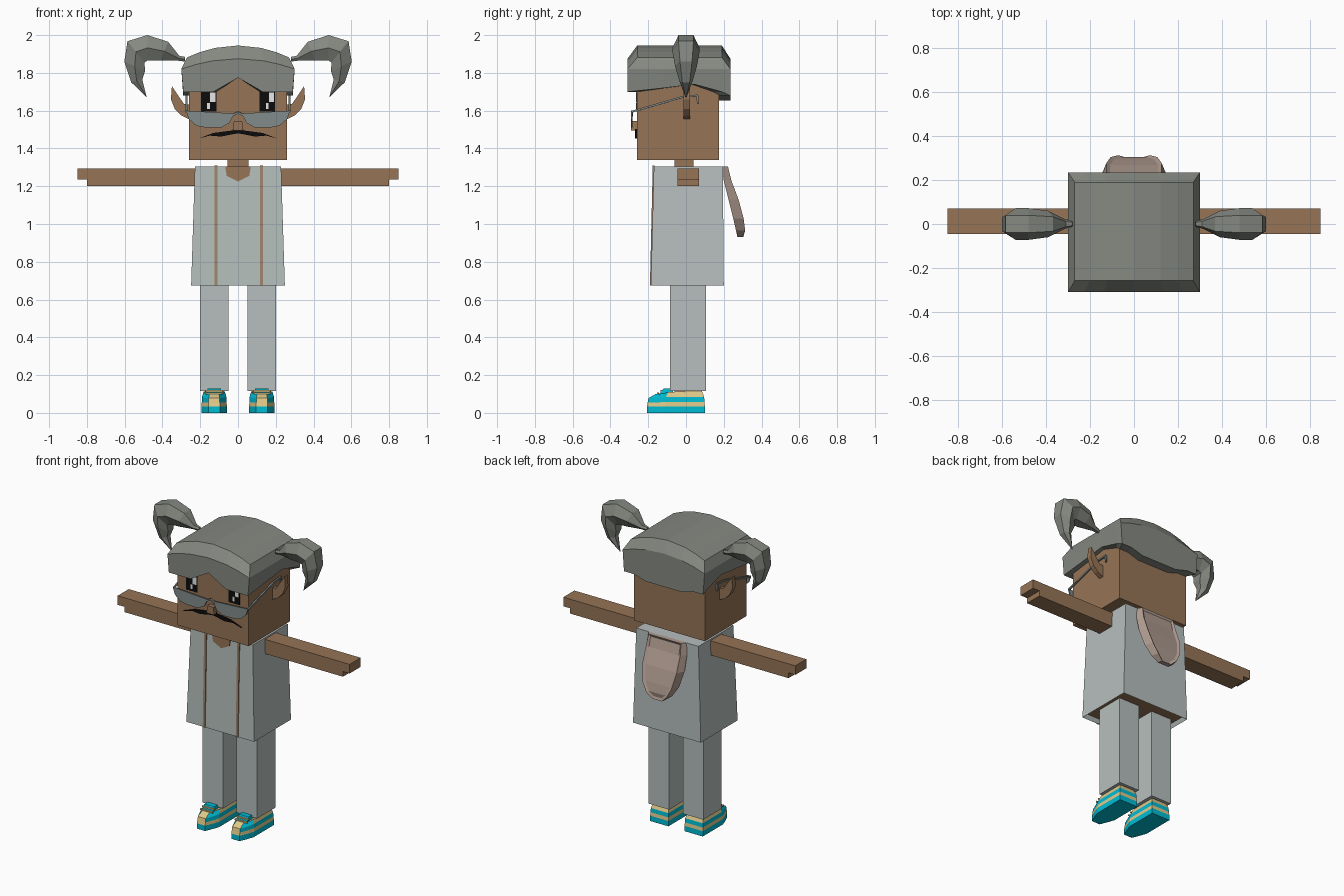
import bpy, bmesh
from mathutils import Vector

cube = bpy.data.objects.get("Cube")
if cube:
    bpy.data.objects.remove(cube)


def material(name, *rgb):
    lin = [((c / 255 + 0.055) / 1.055) ** 2.4 if c > 10 else c / 3300 for c in rgb]
    m = bpy.data.materials.new(name)
    m.use_nodes = True
    m.diffuse_color = (*lin, 1)
    m.node_tree.nodes["Principled BSDF"].inputs["Base Color"].default_value = (*lin, 1)
    return m


skin = material("skin brown", 150, 116, 86)
hair_grey = material("hair grey", 133, 137, 129)
cloth = material("cloth grey", 182, 191, 189)
black = material("black", 12, 12, 12)
white = material("white", 235, 235, 235)
lens_grey = material("glasses grey", 130, 140, 139)
beige = material("hood beige", 176, 156, 144)
trim = material("trim tan", 160, 132, 108)
cyan = material("shoe cyan", 0, 188, 212)
sand = material("shoe sand", 224, 202, 138)


def build(name, verts, faces, mats, rule=None):
    """Make an object; rule(face centre, normal) picks the material index."""
    mesh = bpy.data.meshes.new(name)
    mesh.from_pydata([tuple(v) for v in verts], [], faces)
    bm = bmesh.new()
    bm.from_mesh(mesh)
    bmesh.ops.recalc_face_normals(bm, faces=bm.faces)
    for f in bm.faces:
        f.material_index = rule(f.calc_center_median(), f.normal) if rule else 0
    bm.to_mesh(mesh)
    bm.free()
    for m in mats:
        mesh.materials.append(m)
    ob = bpy.data.objects.new(name, mesh)
    bpy.context.collection.objects.link(ob)
    return ob


def loft(name, rings, mats, rule=None, caps=True, extra=()):
    n = len(rings[0])
    verts = [v for r in rings for v in r]
    faces = [(k * n + i, k * n + (i + 1) % n, (k + 1) * n + (i + 1) % n, (k + 1) * n + i)
             for k in range(len(rings) - 1) for i in range(n)]
    if caps:
        faces += [tuple(range(n)), tuple(range(len(verts) - n, len(verts)))]
    return build(name, verts, faces + list(extra), mats, rule)


def rect(x0, x1, y0, y1, z):
    return [(x0, y0, z), (x1, y0, z), (x1, y1, z), (x0, y1, z)]


def box(name, x, y, z, mat):
    return loft(name, [rect(*x, *y, z[0]), rect(*x, *y, z[1])], [mat])


def plate(name, outline, y0, y1, mat, s=1):
    return loft(name, [[(s * x, y, z) for x, z in outline] for y in (y0, y1)], [mat])


def rod(name, p, q, r, mat):
    p, q = Vector(p), Vector(q)
    a = (q - p).orthogonal().normalized() * r
    b = (q - p).normalized().cross(a)
    return loft(name, [[c + a, c + b, c - a, c - b] for c in (p, q)], [mat])


SIDES = (("left", 1), ("right", -1))

# Head and neck
box("head", (-0.26, 0.26), (-0.26, 0.175), (1.34, 1.84), skin)
box("neck", (-0.055, 0.055), (-0.06, 0.04), (1.28, 1.35), skin)

# Hair cap: rings around a rectangle, with an arched top and a shaped fringe
US = (-1, -0.75, -0.45, 0, 0.45, 0.75, 1)
VS = (0.35, 0.65, 0.92)
loop = ([(u, 0) for u in US] + [(1, v) for v in VS]
        + [(u, 1) for u in reversed(US)] + [(-1, v) for v in reversed(VS)])
SIDE_Z = dict(zip(VS, (1.72, 1.74, 1.70)))


def hem(u, v):
    if v == 0:
        return 1.775 if u == 0 else 1.70
    return SIDE_Z.get(v, 1.68 if abs(u) > 0.5 else 1.655)


def hair_ring(w, y0, y1, height):
    return [(u * w, y0 + (y1 - y0) * v, height(u, v)) for u, v in loop]


rings = [hair_ring(0.255, -0.255, 0.17, hem),
         hair_ring(0.29, -0.31, 0.235, hem),
         hair_ring(0.30, -0.31, 0.235, lambda u, v: 1.82 + 0.055 * (1 - u * u)),
         hair_ring(0.27, -0.258, 0.19, lambda u, v: 1.882 + 0.063 * (1 - u * u))]
base, back = 3 * len(loop), 3 * len(loop) + 16
top = [(base + i, base + i + 1, back - i - 1, back - i) for i in range(1, 5)]
top.append((base, base + 1, back - 1, *range(back, back + 4)))
top.append(tuple(range(base + 5, base + 12)))
loft("hair_cap", rings, [hair_grey], caps=False, extra=top)

# Pigtails: outer point, inner point and half depth along a curl
CURL = [((0.28, 1.885), (0.28, 1.86), 0.012), ((0.31, 1.89), (0.32, 1.865), 0.022),
        ((0.37, 1.965), (0.41, 1.865), 0.06), ((0.48, 2.0), (0.48, 1.865), 0.072),
        ((0.585, 1.968), (0.495, 1.855), 0.072), ((0.602, 1.86), (0.492, 1.81), 0.058),
        ((0.565, 1.75), (0.507, 1.765), 0.035), ((0.482, 1.67), (0.485, 1.675), 0.004)]
for side, s in SIDES:
    rings = []
    for (ox, oz), (ix, iz), d in CURL:
        mx, mz = (ox + ix) / 2, (oz + iz) / 2
        rings.append([(s * ox, -d * 0.55, oz), (s * ox, d * 0.55, oz), (s * mx, d, mz),
                      (s * ix, d * 0.5, iz), (s * ix, -d * 0.5, iz), (s * mx, -d, mz)])
    loft(side + "_pigtail", rings, [hair_grey])

# Pointed ears
EAR = [(0.25, 1.55), (0.30, 1.575), (0.335, 1.61), (0.355, 1.66), (0.35, 1.73),
       (0.31, 1.67), (0.285, 1.635), (0.25, 1.63)]
for side, s in SIDES:
    plate(side + "_ear", EAR, -0.012, 0.02, skin, s)

# Eyes with highlights
for side, s in SIDES:
    c = s * 0.155
    box(side + "_eye", (c - 0.041, c + 0.041), (-0.263, -0.255), (1.595, 1.705), black)
    box(side + "_eye_shine", (c + 0.008, c + 0.036), (-0.265, -0.258), (1.645, 1.695), white)
    box(side + "_eye_glint", (c - 0.008, c + 0.006), (-0.265, -0.258), (1.61, 1.64), white)

# Half-moon glasses with arms hooked over the ears
LENS = [(0.02, 1.585), (0.275, 1.60), (0.26, 1.555), (0.22, 1.52), (0.17, 1.51),
        (0.09, 1.51), (0.045, 1.535)]
ARM = [(-0.285, 1.595), (-0.01, 1.675), (0.06, 1.68), (0.063, 1.635)]
for side, s in SIDES:
    plate(side + "_lens", LENS, -0.29, -0.282, lens_grey, s)
    for i in range(3):
        rod(side + "_glasses_arm", (s * 0.272, *ARM[i]), (s * 0.272, *ARM[i + 1]), 0.007, lens_grey)
    rod(side + "_glasses_bridge", (s * 0.03, -0.286, 1.575), (0, -0.286, 1.59), 0.008, lens_grey)

# Nose and moustache
plate("nose", [(-0.028, 1.495), (0.028, 1.495), (0.022, 1.545), (-0.022, 1.545)], -0.29, -0.25, skin)
TACHE = [(0, 1.53), (0.018, 1.53), (0.03, 1.495), (0.13, 1.482), (0.21, 1.452), (0.15, 1.468),
         (0.09, 1.463), (0.03, 1.475), (0, 1.48)]
for side, s in SIDES:
    plate(side + "_moustache", TACHE, -0.269, -0.258, black, s)

# Long tunic, open underneath to the body
loft("tunic", [rect(-0.235, 0.235, -0.17, 0.185, 0.70), rect(-0.248, 0.248, -0.186, 0.2, 0.675),
               rect(-0.228, 0.228, -0.17, 0.195, 1.305)], [cloth, skin],
     lambda c, n: 1 if c.z < 0.71 and abs(n.z) > 0.9 else 0)
plate("open_neckline", [(-0.068, 1.305), (-0.06, 1.255), (0, 1.225), (0.06, 1.255), (0.068, 1.305)],
      -0.176, -0.168, skin)
for side, x in (("left", 0.125), ("right", -0.117)):
    loft(side + "_tunic_trim", [rect(x - 0.008, x + 0.008, -0.191, -0.183, 0.675),
                                rect(x - 0.008, x + 0.008, -0.176, -0.167, 1.31)], [trim])

# Hood hanging at the back: half width, height, outer depth, inner depth
HOOD = [(0.14, 1.305, 0.222, 0.19), (0.148, 1.23, 0.24, 0.2), (0.148, 1.13, 0.278, 0.225),
        (0.125, 1.03, 0.305, 0.25), (0.085, 0.965, 0.313, 0.265), (0.04, 0.93, 0.303, 0.272)]
loft("hood", [[(-w, b, z), (-w * 0.85, a, z), (w * 0.85, a, z), (w, b, z)]
              for w, z, a, b in HOOD], [beige])
hood = bpy.data.objects["hood"]
bm = bmesh.new()
bm.from_mesh(hood.data)
outer = [f for f in bm.faces if f.normal.y > 0.5 and abs(f.normal.x) < 0.3]
bmesh.ops.inset_region(bm, faces=outer, thickness=0.016, depth=-0.01)
bm.to_mesh(hood.data)
bm.free()

# Arms, legs, ankles
for side, s in SIDES:
    plate(side + "_arm", [(0.2, 1.20), (0.80, 1.20), (0.80, 1.235), (0.85, 1.235),
                          (0.85, 1.295), (0.2, 1.295)], -0.045, 0.07, skin, s)
    box(side + "_trouser_leg", sorted((s * 0.05, s * 0.2)), (-0.085, 0.105), (0.115, 0.72), cloth)
    box(side + "_ankle", sorted((s * 0.075, s * 0.175)), (-0.06, 0.085), (0.08, 0.12), skin)

# Shoes: stacked outlines, coloured by height and by toe or heel
FOOT = [(0.067, 0.1), (0.067, 0), (0.067, -0.11), (0.055, -0.175), (0.03, -0.207)]
FOOT += [(-x, y) for x, y in reversed(FOOT)]


def shoe_ring(cx, grow, front, z_heel, z_toe):
    pts = []
    for x, y in FOOT:
        z = z_heel if y > -0.1 else z_toe + (z_heel - z_toe) * (y + 0.21) / 0.11
        pts.append((cx + x * grow, max(y * grow, front * (1 - 0.3 * (y > -0.2))) if y < -0.1 else y * grow, z))
    return pts


def shoe_colour(c, n):
    if c.z < 0.036:
        return 0
    if c.z < 0.055 or c.y < -0.175:
        return 1
    return 1 if c.z > 0.088 and c.y > -0.07 else 0


for side, s in SIDES:
    cx = s * 0.126
    loft(side + "_shoe", [shoe_ring(cx, 1, -0.21, 0, 0), shoe_ring(cx, 1, -0.21, 0.035, 0.035),
                          shoe_ring(cx, 0.98, -0.205, 0.058, 0.055),
                          shoe_ring(cx, 0.96, -0.2, 0.085, 0.078),
                          shoe_ring(cx, 0.85, -0.16, 0.112, 0.1)], [cyan, sand], shoe_colour)
    # Tongue and laces
    loft(side + "_shoe_tongue", [rect(cx - 0.04, cx + 0.04, -0.145, -0.07, 0.095),
                                 rect(cx - 0.035, cx + 0.035, -0.12, -0.07, 0.128)], [cyan])
    for y, z in ((-0.148, 0.104), (-0.13, 0.116)):
        rod(side + "_shoe_lace", (cx - 0.045, y, z), (cx + 0.045, y, z), 0.006, sand)
